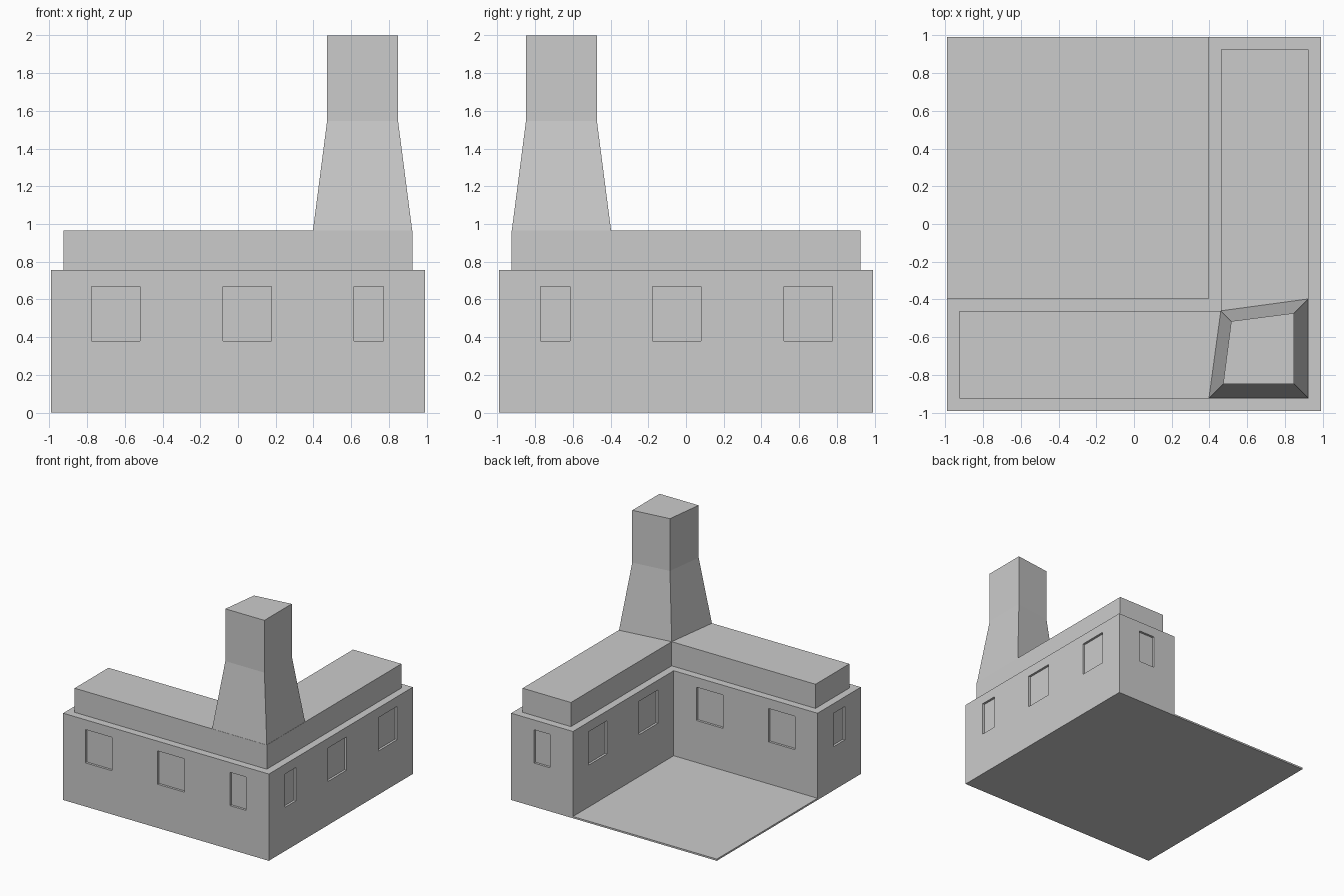
import bpy, bmesh

if "Cube" in bpy.data.objects:
    bpy.data.objects.remove(bpy.data.objects["Cube"])

OUT, INN = 0.99, 0.395        # outer wall and courtyard wall offsets
DEPTH = 0.02                  # window recess


def loft(name, rings):
    """Closed solid through a stack of (outline, z) rings."""
    bm = bmesh.new()
    loops = [[bm.verts.new((x, y, z)) for x, y in pts] for pts, z in rings]
    n = len(loops[0])
    for a, b in zip(loops, loops[1:]):
        for i in range(n):
            j = (i + 1) % n
            bm.faces.new((a[i], a[j], b[j], b[i]))
    bm.faces.new(loops[0][::-1])
    bm.faces.new(loops[-1])
    bmesh.ops.recalc_face_normals(bm, faces=bm.faces)
    me = bpy.data.meshes.new(name)
    bm.to_mesh(me)
    bm.free()
    ob = bpy.data.objects.new(name, me)
    bpy.context.collection.objects.link(ob)
    return ob


def rect(x0, x1, y0, y1):
    return [(x0, y0), (x1, y0), (x1, y1), (x0, y1)]


def ell(o, i):
    return [(-o, -o), (o, -o), (o, o), (i, o), (i, -i), (-o, -i)]


# L-shaped building with a ledge and raised roof
building = loft("building", [(ell(OUT, INN), 0), (ell(OUT, INN), 0.755),
                             (ell(0.925, 0.46), 0.755), (ell(0.925, 0.46), 0.965)])

# Recessed windows: one wing, mirrored over the diagonal for the other
wide = [(-0.775, -0.52), (-0.08, 0.177)]
narrow = (0.615, 0.77)
boxes = [(a, b, -OUT - 0.1, -OUT + DEPTH) for a, b in wide + [narrow]]
boxes += [(a, b, -INN - DEPTH, -INN + 0.1) for a, b in wide]
boxes.append((-OUT - 0.1, -OUT + DEPTH, -narrow[1], -narrow[0]))
boxes += [(-y1, -y0, -x1, -x0) for x0, x1, y0, y1 in boxes]
for k, b in enumerate(boxes):
    cutter = loft(f"window_cutter_{k}", [(rect(*b), 0.38), (rect(*b), 0.67)])
    cutter.hide_render = True
    cutter.hide_viewport = True
    mod = building.modifiers.new("window", 'BOOLEAN')
    mod.operation = 'DIFFERENCE'
    mod.solver = 'EXACT'
    mod.object = cutter

# Thin courtyard floor
yard = rect(-OUT, INN, -INN, OUT)
loft("courtyard_floor", [(yard, 0), (yard, 0.015)])

# Corner tower: flared foot, straight shaft
foot = [(0.397, -0.923), (0.923, -0.923), (0.923, -0.397), (0.46, -0.46)]
shaft = [(0.472, -0.848), (0.848, -0.848), (0.848, -0.472), (0.515, -0.515)]
loft("corner_tower", [(foot, 0.965), (shaft, 1.545), (shaft, 2.0)])
